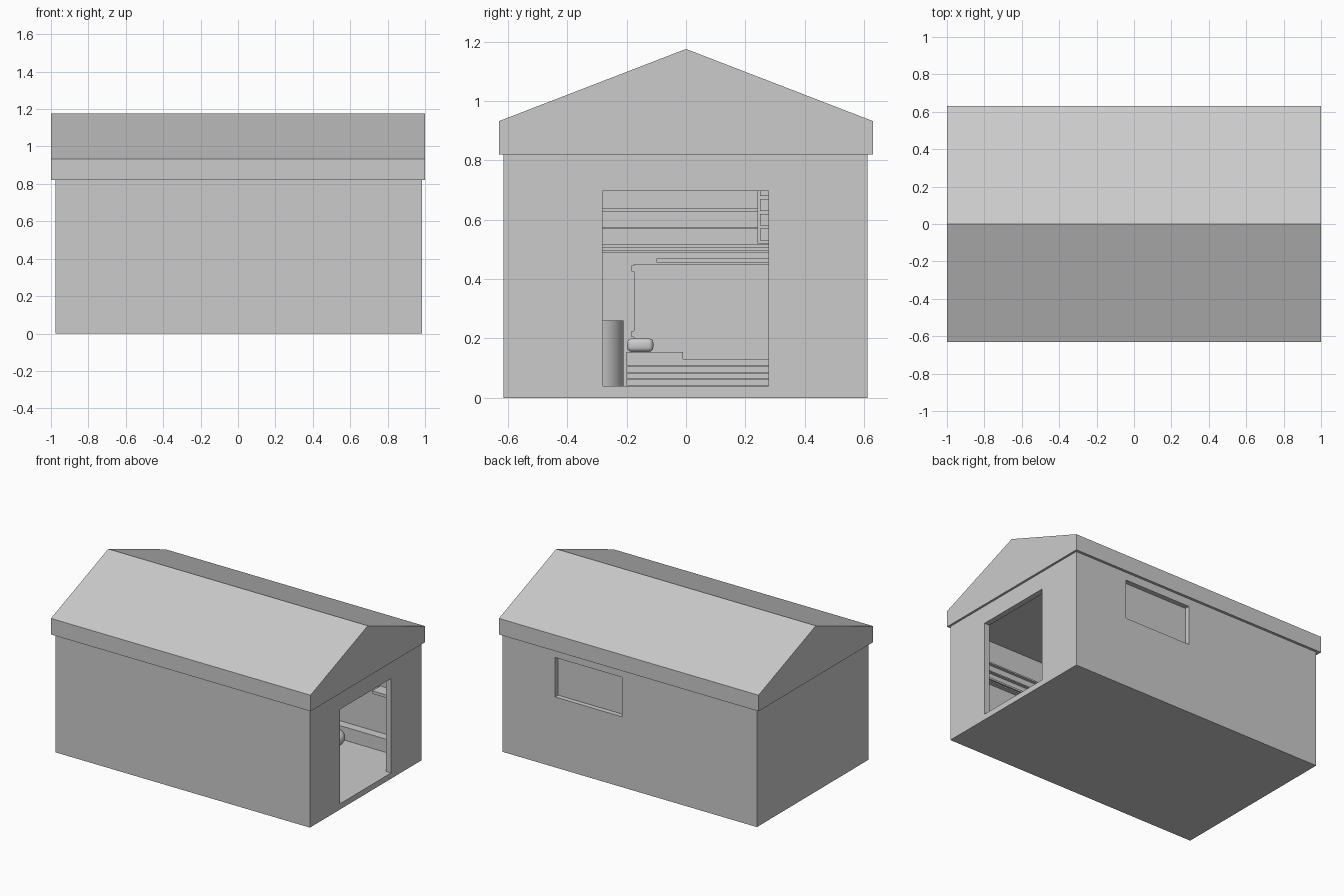
import bpy, bmesh
from math import pi

if "Cube" in bpy.data.objects:
    bpy.data.objects.remove(bpy.data.objects["Cube"])


def mesh_object(name, bm):
    me = bpy.data.meshes.new(name)
    bmesh.ops.recalc_face_normals(bm, faces=bm.faces)
    bm.to_mesh(me)
    bm.free()
    ob = bpy.data.objects.new(name, me)
    bpy.context.collection.objects.link(ob)
    return ob


def box(name, x, y, z, bevel=0):
    """Box from (min, max) ranges, optionally rounded."""
    bm = bmesh.new()
    bmesh.ops.create_cube(bm, size=1)
    for v in bm.verts:
        v.co = [r[0] + (c + 0.5) * (r[1] - r[0]) for c, r in zip(v.co, (x, y, z))]
    if bevel:
        bmesh.ops.bevel(bm, geom=bm.edges[:], offset=bevel, segments=3,
                        profile=0.5, affect='EDGES')
    ob = mesh_object(name, bm)
    if bevel:
        smooth(ob)
    return ob


def smooth(ob):
    bpy.ops.object.select_all(action='DESELECT')
    ob.select_set(True)
    bpy.context.view_layer.objects.active = ob
    bpy.ops.object.shade_smooth_by_angle()


def cut(ob, x, y, z):
    """Subtract a box from an object."""
    cutter = box("cutter", x, y, z)
    cutter.hide_render = True
    mod = ob.modifiers.new("cut", 'BOOLEAN')
    mod.operation = 'DIFFERENCE'
    mod.solver = 'EXACT'
    mod.object = cutter
    bpy.context.view_layer.objects.active = ob
    bpy.ops.object.modifier_apply(modifier=mod.name)
    bpy.data.objects.remove(cutter)


# Hollow wall shell with door on the right end and window in the back
walls = box("walls", (-0.975, 0.985), (-0.615, 0.612), (0, 0.83))
cut(walls, (-0.935, 0.945), (-0.57, 0.565), (0.04, 0.80))
cut(walls, (0.90, 1.1), (-0.282, 0.278), (0.04, 0.697))
cut(walls, (0.065, 0.58), (0.50, 0.70), (0.49, 0.765))

# Window pane set back in its opening, with a thin inner sill
box("window_pane", (0.06, 0.585), (0.567, 0.578), (0.485, 0.77))
box("window_sill", (0.04, 0.60), (0.53, 0.565), (0.47, 0.49))

# Gabled roof extruded from its end profile
bm = bmesh.new()
profile = [(-0.63, 0.82), (0.63, 0.82), (0.63, 0.932), (0, 1.175), (-0.63, 0.932)]
face = bm.faces.new([bm.verts.new((-1, y, z)) for y, z in profile])
ext = bmesh.ops.extrude_face_region(bm, geom=[face])
bmesh.ops.translate(bm, vec=(2, 0, 0),
                    verts=[g for g in ext['geom'] if isinstance(g, bmesh.types.BMVert)])
mesh_object("roof", bm)

# Wall rails along the far end and the front wall
for i, (z0, z1, depth) in enumerate([(0.627, 0.637, 0.02), (0.568, 0.576, 0.02),
                                     (0.505, 0.517, 0.03), (0.488, 0.497, 0.03)]):
    box(f"end_rail_{i}", (-0.935, -0.935 + depth), (-0.57, 0.565), (z0, z1))
    box(f"front_rail_{i}", (-0.935, 0.945), (-0.57, -0.57 + depth), (z0, z1))

# Low plinth along the back wall
box("plinth", (-0.935, 0.945), (0.51, 0.565), (0.04, 0.115))
box("plinth_cap", (-0.935, 0.945), (0.505, 0.565), (0.115, 0.135))

# Bed across the far end
for i in range(3):
    box(f"bed_board_{i}", (-0.92, -0.50 + 0.01 * (i % 2)), (-0.20, 0.50),
        (0.042 + 0.022 * i, 0.062 + 0.022 * i))
box("mattress", (-0.92, -0.50), (-0.20, 0.50), (0.107, 0.13))
box("bed_head_pad", (-0.92, -0.50), (-0.20, -0.01), (0.13, 0.155))
box("pillow", (-0.85, -0.56), (-0.198, -0.11), (0.155, 0.20), 0.015)
box("back_panel", (-0.935, -0.90), (-0.175, 0.50), (0.13, 0.45))
for i, z in enumerate((0.205, 0.425)):
    box(f"panel_hinge_{i}", (-0.92, -0.90), (-0.183, -0.173), (z, z + 0.02))
box("shelf", (-0.935, -0.72), (-0.10, 0.50), (0.455, 0.47))

# Tall cupboard column above the shelf
box("cupboard", (-0.935, -0.75), (0.24, 0.50), (0.52, 0.79))
for i in range(4):
    z = 0.53 + 0.05 * i
    box(f"cupboard_drawer_{i}", (-0.75, -0.74), (0.25, 0.49), (z, z + 0.04))

# Desk top in the corner beside the door
box("corner_desk", (0.70, 0.945), (0.476, 0.565), (0.44, 0.46))

# Round barrel near the front wall, and a ball on the floor
bm = bmesh.new()
bmesh.ops.create_cone(bm, cap_ends=True, segments=32, radius1=0.09, radius2=0.09, depth=0.22)
barrel = mesh_object("barrel", bm)
barrel.location = (0.0, -0.30, 0.15)
smooth(barrel)
bm = bmesh.new()
bmesh.ops.create_uvsphere(bm, u_segments=24, v_segments=12, radius=0.055)
ball = mesh_object("ball", bm)
ball.location = (0.465, 0.42, 0.095)
smooth(ball)
